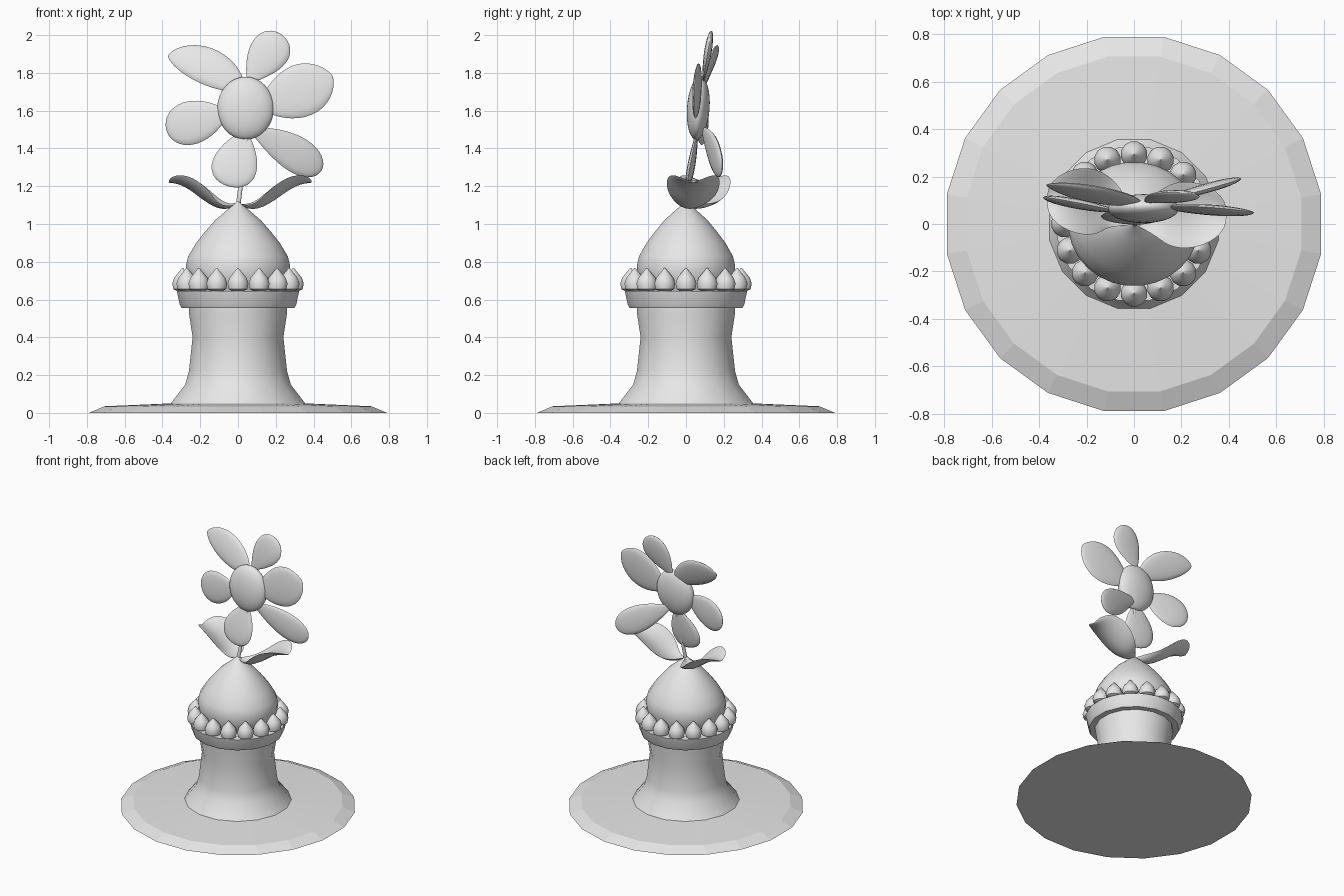
import bpy, bmesh, math
from mathutils import Vector

cube = bpy.data.objects.get("Cube")
if cube:
    bpy.data.objects.remove(cube)

grey = bpy.data.materials.new("plain_grey")
grey.use_nodes = True
grey.diffuse_color = (0.8, 0.8, 0.8, 1)
grey.node_tree.nodes["Principled BSDF"].inputs["Base Color"].default_value = (0.8, 0.8, 0.8, 1)


def finish(name, bm, smooth=True):
    """Turn a bmesh into a named, shaded object."""
    bmesh.ops.recalc_face_normals(bm, faces=bm.faces)
    mesh = bpy.data.meshes.new(name)
    bm.to_mesh(mesh)
    bm.free()
    mesh.materials.append(grey)
    obj = bpy.data.objects.new(name, mesh)
    bpy.context.collection.objects.link(obj)
    if smooth:
        bpy.ops.object.select_all(action='DESELECT')
        obj.select_set(True)
        bpy.context.view_layer.objects.active = obj
        bpy.ops.object.shade_smooth_by_angle(angle=math.radians(40))
    return obj


def skin(name, rings, smooth=True):
    """Bridge a list of closed rings and cap both ends."""
    bm = bmesh.new()
    rows = [[bm.verts.new(p) for p in ring] for ring in rings]
    n = len(rows[0])
    for low, high in zip(rows, rows[1:]):
        for i in range(n):
            j = (i + 1) % n
            bm.faces.new((low[i], low[j], high[j], high[i]))
    bm.faces.new(rows[0][::-1])
    bm.faces.new(rows[-1])
    return finish(name, bm, smooth)


def lathe(name, profile, sides, centre=(0, 0), smooth=True):
    """Revolve (radius, height) points around a vertical axis."""
    rings = []
    for r, z in profile:
        angles = [math.tau * (i + 0.5) / sides for i in range(sides)]
        rings.append([(centre[0] + r * math.cos(a), centre[1] + r * math.sin(a), z) for a in angles])
    return skin(name, rings, smooth)


def bezier(points, t):
    while len(points) > 1:
        points = [p.lerp(q, t) for p, q in zip(points, points[1:])]
    return points[0]


def blade(name, points, side, half, thick, a, b, cup=0.0, steps=20, around=16):
    """Lens-shaped petal or leaf along a bezier path; a and b shape base and tip."""
    points = [Vector(p) for p in points]
    peak = a / (a + b) if a + b else 0.5
    top = peak ** a * (1 - peak) ** b
    rings = []
    for k in range(steps + 1):
        t = 0.5 - 0.4999 * math.cos(math.pi * k / steps)
        size = t ** a * (1 - t) ** b / top
        mid = bezier(points, t)
        tangent = (bezier(points, t + 0.00005) - bezier(points, t - 0.00005)).normalized()
        across = (side - tangent * side.dot(tangent)).normalized()
        normal = tangent.cross(across)
        ring = []
        for i in range(around):
            u = math.cos(math.tau * i / around)
            v = math.sin(math.tau * i / around)
            ring.append(mid + across * (u * half * size) + normal * (v * thick * size + cup * size * u * u))
        rings.append(ring)
    return skin(name, rings)


# Ground disc with a bevelled edge
lathe("ground_disc", [(0.8, 0), (0.715, 0.035), (0.3, 0.053), (0.01, 0.055)], 20, smooth=False)

# Flared pedestal and its rim
lathe("pedestal", [(0.367, 0.045), (0.285, 0.15), (0.265, 0.22), (0.245, 0.4),
                   (0.265, 0.53), (0.265, 0.57)], 16)
lathe("pedestal_rim", [(0.305, 0.555), (0.315, 0.575), (0.33, 0.645), (0.2, 0.65)], 16)

# Pointed bulb
bulb = lathe("bulb", [(0.22, 0.64), (0.255, 0.71), (0.262, 0.78), (0.25, 0.83), (0.21, 0.9),
                      (0.165, 0.96), (0.115, 1.02), (0.065, 1.065), (0.025, 1.1), (0.002, 1.125)], 28)
bulb.scale.x = 1.06

# Ring of pointed beads around the bulb
BEADS = 16
for i in range(BEADS):
    a = math.tau * i / BEADS
    lathe(f"bead_{i + 1}", [(0.03, 0.645), (0.051, 0.655), (0.057, 0.685), (0.047, 0.715),
                            (0.026, 0.74), (0.002, 0.768)], 12,
          (0.293 * math.cos(a), 0.293 * math.sin(a)))

# Stem
blade("stem", [(0, 0, 1.09), (0.02, 0.02, 1.25), (0.05, 0.06, 1.5)],
      Vector((1, 0, 0)), 0.012, 0.012, 0, 0)

# Cupped leaves, left and right
for name, sx, drift in (("left_leaf", 1, 0.04), ("right_leaf", -0.94, 0.1)):
    blade(name, [(0, 0, 1.11), (0.14 * sx, drift, 1.01), (0.24 * sx, drift, 1.25),
                 (0.39 * sx, drift, 1.22)],
          Vector((0, sx, 0)), 0.14, 0.012, 0.9, 0.5, cup=0.05)

# Flower centre
bm = bmesh.new()
bmesh.ops.create_uvsphere(bm, u_segments=28, v_segments=16, radius=1)
centre = finish("flower_centre", bm)
centre.scale = (0.15, 0.06, 0.167)
centre.location = (0.04, 0.065, 1.613)
centre.rotation_euler.x = math.radians(-4)

# Petals: base, tip, sideways bend, half width, base and tip shape, twist
PETALS = {
    "top_petal": ((0.05, 0.09, 1.74), (0.235, 0.13, 2.0), 0.01, 0.105, 1.0, 0.5, 0.1),
    "upper_left_petal": ((0.1, 0.07, 1.62), (0.5, 0.05, 1.785), -0.02, 0.14, 0.9, 0.65, 0.1),
    "lower_left_petal": ((0.05, 0.08, 1.51), (0.44, 0.19, 1.28), 0.02, 0.095, 1.0, 0.5, 0.1),
    "bottom_petal": ((0.04, 0.06, 1.5), (-0.05, 0.01, 1.2), 0.0, 0.12, 0.9, 0.45, 0.1),
    "lower_right_petal": ((-0.05, 0.05, 1.59), (-0.38, 0.11, 1.5), 0.0, 0.115, 0.8, 0.5, 0.1),
    "upper_right_petal": ((0.03, 0.08, 1.7), (-0.37, 0.165, 1.89), 0.08, 0.1, 0.7, 0.65, 0.25),
}
for name, (base, tip, bend, half, a, b, twist) in PETALS.items():
    base, tip = Vector(base), Vector(tip)
    side = (tip - base).cross(Vector((0, 1, 0))).normalized()
    if side.z < 0:
        side.negate()
    mid = (base + tip) / 2 + side * bend
    blade(name, [base, mid, tip], side + Vector((0, twist, 0)), half, 0.02, a, b)
